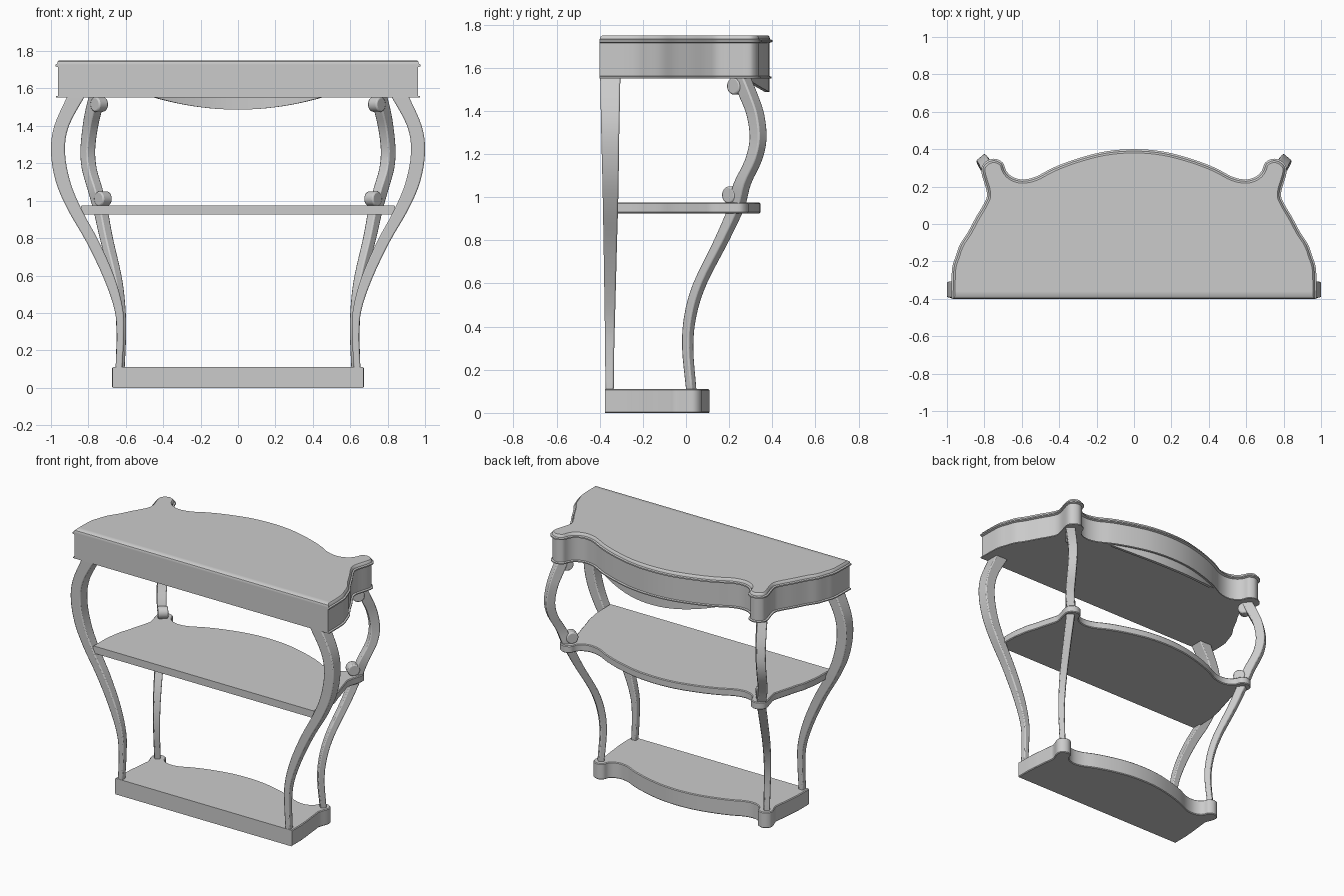
import bpy, bmesh, math
from mathutils import Vector

if "Cube" in bpy.data.objects:
    bpy.data.objects.remove(bpy.data.objects["Cube"])


def spline(pts, n, end=None):
    """Catmull-Rom resampling of a list of equal-length tuples."""
    P = [Vector(p) for p in pts]
    first = P[0] * 2 - P[1]
    last = Vector(end) if end else P[-1] * 2 - P[-2]
    Q = [first] + P + [last]
    out = []
    for i in range(1, len(Q) - 2):
        a, b, c, d = Q[i - 1:i + 3]
        for k in range(n):
            t = k / n
            out.append(0.5 * (2 * b + (c - a) * t + (2 * a - 5 * b + 4 * c - d) * t * t
                              + (3 * b - a - 3 * c + d) * t ** 3))
    return out + [P[-1]]


def finish(bm, name, bevel=0, angle=35):
    bmesh.ops.recalc_face_normals(bm, faces=bm.faces)
    me = bpy.data.meshes.new(name)
    bm.to_mesh(me)
    bm.free()
    ob = bpy.data.objects.new(name, me)
    bpy.context.collection.objects.link(ob)
    if bevel:
        m = ob.modifiers.new("Bevel", 'BEVEL')
        m.width, m.segments, m.limit_method = bevel, 2, 'ANGLE'
        m.angle_limit = math.radians(40)
    bpy.ops.object.select_all(action='DESELECT')
    ob.select_set(True)
    bpy.context.view_layer.objects.active = ob
    bpy.ops.object.shade_smooth_by_angle(angle=math.radians(angle))
    return ob


def loft(rings, name, **kw):
    bm = bmesh.new()
    R = [[bm.verts.new(p) for p in r] for r in rings]
    n = len(R[0])
    for a, b in zip(R, R[1:]):
        for i in range(n):
            j = (i + 1) % n
            bm.faces.new((a[i], a[j], b[j], b[i]))
    bm.faces.new(R[0][::-1])
    bm.faces.new(R[-1])
    return finish(bm, name, **kw)


def plan(bx, by, lx, ly, r, belly):
    """Serpentine outline: flat rear, waisted sides, round lobes, bowed centre."""
    wx, span = lx + 0.54 * r, ly - by
    side = [(0, 1), (.23, .98), (.33, .88), (.43, .75), (.52, .54), (.64, .31), (.75, .08), (.83, 0)]
    half = [(wx + s * (bx - wx), by + t * span) for t, s in side]
    half += [(lx + r * math.cos(math.radians(a)), ly + r * math.sin(math.radians(a)))
             for a in (0, 45, 90, 135, 178)]
    bow = [(.955, -.24), (.876, -.37), (.77, -.25), (.63, .17), (.44, .58), (.22, .9), (0, 1)]
    half += [(u * (lx - r), ly + v * (belly - ly)) for u, v in bow]
    h = [p.to_2d() for p in spline(half, 4, end=(-half[-2][0], half[-2][1]))]
    return h + [Vector((-p.x, p.y)) for p in h[-2::-1]]


def inset(pts, d):
    out = []
    for i, p in enumerate(pts):
        t = (pts[min(i + 1, len(pts) - 1)] - pts[max(i - 1, 0)]).normalized()
        out.append(p - Vector((t.y, -t.x)) * d)
    out[0].y, out[-1].y = pts[0].y, pts[-1].y
    return out


def slab(name, outline, layers, **kw):
    """layers: (z, inset, rear shift)"""
    rings = []
    for z, d, back in layers:
        q = inset(outline, d)
        q[0].y += back
        q[-1].y += back
        rings.append([(p.x, p.y, z) for p in q])
    return loft(rings, name, **kw)


# Table top with apron, lower lip and upper moulding
top = plan(.977, -.40, .75, .282, .067, .40)
slab("table_top", top, [(1.551, .003, 0), (1.558, .003, 0), (1.561, .014, 0), (1.714, .014, 0),
                        (1.719, 0, 0), (1.728, 0, 0), (1.732, .010, 0), (1.743, .013, .004),
                        (1.75, .02, .014)])

# Curved skirt hanging under the bowed side
outer, inner = inset(top, .014), inset(top, .034)
rings = []
for o, i in zip(outer, inner):
    if abs(o.x) < .47 and o.y > 0:
        z = 1.556 - .069 * max(0, 1 - (o.x / .465) ** 2)
        rings.append([(o.x, o.y, z), (o.x, o.y, 1.57), (i.x, i.y, 1.57), (i.x, i.y, z)])
loft(rings, "apron_skirt")

# Middle shelf and base
for name, args, z0, z1 in (("middle_shelf", (.84, -.375, .725, .235, .055, .345), .925, .975),
                           ("base", (.672, -.375, .624, .024, .05, .11), 0, .11)):
    e = .005
    slab(name, plan(*args), [(z0, e, 0), (z0 + e, 0, 0), (z1 - e, 0, 0), (z1, e, 0)])

# Leg paths: z, x, y, width, depth
rear = [(1.57, .86, -.351, .095, .094), (1.40, .943, -.351, .078, .088), (1.26, .9625, -.351, .075, .082),
        (1.10, .935, -.35, .077, .076), (.95, .872, -.35, .074, .07), (.78, .777, -.351, .068, .062),
        (.59, .69, -.352, .06, .054), (.42, .638, -.353, .046, .047), (.28, .629, -.354, .038, .042),
        (.10, .637, -.354, .036, .038)]
front = [(1.57, .752, .25, .062, .07), (1.47, .775, .29, .062, .072), (1.38, .792, .322, .061, .064),
         (1.27, .803, .334, .06, .06), (1.17, .795, .312, .06, .062), (1.06, .764, .26, .058, .066),
         (.95, .735, .232, .056, .062), (.8, .704, .165, .053, .056), (.6, .655, .065, .049, .05),
         (.45, .632, .02, .044, .045), (.3, .624, .008, .041, .041), (.10, .63, .025, .038, .038)]


def leg(name, path, mirror, turn):
    c, s = math.cos(turn), math.sin(turn)
    rings = []
    for z, x, y, w, d in ((p[0], p[1], p[2], p[3], p[4]) for p in spline(path, 4)):
        ring = []
        for a, b in ((1, 1), (-1, 1), (-1, -1), (1, -1)):
            u, v = a * w / 2, b * d / 2
            ring.append((mirror * (x + u * c + v * s), y - u * s + v * c, z))
        rings.append(ring)
    return loft(rings, name, bevel=.007, angle=30)


def scroll(name, x, y, z, r, width, mirror, turn):
    """Rounded scroll end, a cylinder lying across the leg."""
    bm = bmesh.new()
    bmesh.ops.create_cone(bm, cap_ends=True, segments=20, radius1=r, radius2=r, depth=width)
    ax = Vector((mirror * math.cos(turn), -math.sin(turn), 0))
    rot = Vector((0, 0, 1)).rotation_difference(ax).to_matrix()
    bmesh.ops.rotate(bm, verts=bm.verts, matrix=rot)
    bmesh.ops.translate(bm, verts=bm.verts, vec=(mirror * x, y, z))
    return finish(bm, name, bevel=.008)


TURN = math.radians(40)
for m, side in ((1, "right"), (-1, "left")):
    leg("flat_side_leg_" + side, rear, m, 0)
    leg("bowed_side_leg_" + side, front, m, TURN)
    scroll("upper_scroll_" + side, .742, .238, 1.515, .04, .064, m, TURN)
    scroll("lower_scroll_" + side, .722, .215, 1.01, .04, .064, m, TURN)
